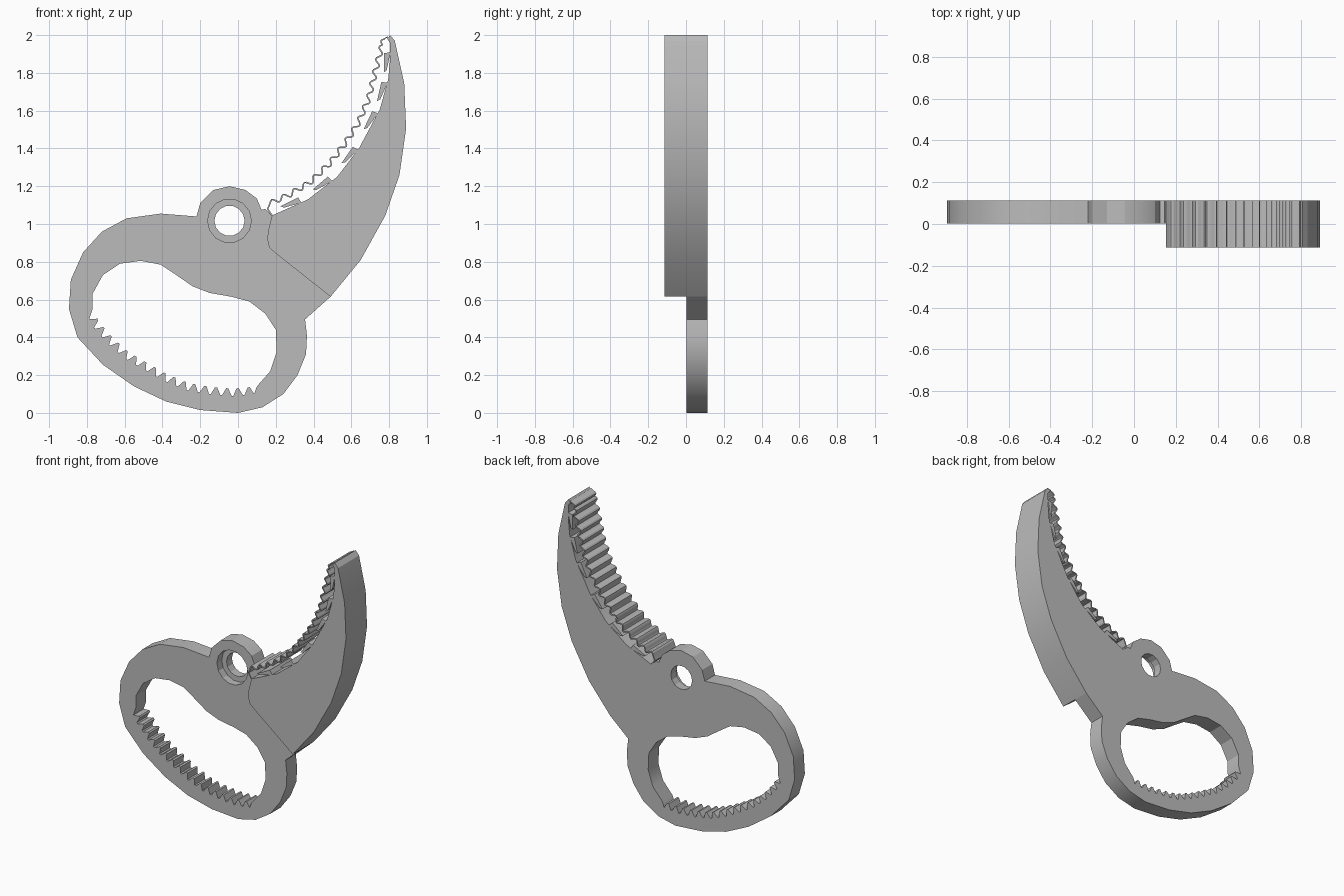
import bpy, bmesh, math
from mathutils import Vector, Matrix

cube = bpy.data.objects.get("Cube")
if cube:
    bpy.data.objects.remove(cube)

U = 0.01                              # outlines are drawn in hundredths
FRONT, MIDDLE, BACK = -0.113, 0.003, 0.113

grey = bpy.data.materials.new("plain grey")
grey.use_nodes = True
COLOUR = (0.5, 0.5, 0.5, 1)
grey.diffuse_color = COLOUR
grey.node_tree.nodes["Principled BSDF"].inputs["Base Color"].default_value = COLOUR


def plate(name, outlines, y0, y1):
    """Extrude closed outlines (inner ones become holes) from y0 to y1."""
    curve = bpy.data.curves.new(name + "_outline", 'CURVE')
    curve.dimensions = '2D'
    curve.fill_mode = 'BOTH'
    curve.extrude = (y1 - y0) / 2
    for outline in outlines:
        spline = curve.splines.new('POLY')
        spline.points.add(len(outline) - 1)
        for point, (x, z) in zip(spline.points, outline):
            point.co = (x * U, z * U, 0, 1)
        spline.use_cyclic_u = True
    helper = bpy.data.objects.new(name + "_outline", curve)
    bpy.context.collection.objects.link(helper)
    mesh = bpy.data.meshes.new_from_object(helper)
    bpy.data.objects.remove(helper)
    bpy.data.curves.remove(curve)
    mesh.name = name
    mesh.transform(Matrix.Translation((0, (y0 + y1) / 2, 0)) @ Matrix.Rotation(math.pi / 2, 4, 'X'))
    bm = bmesh.new()
    bm.from_mesh(mesh)
    bmesh.ops.remove_doubles(bm, verts=bm.verts, dist=1e-5)
    bmesh.ops.recalc_face_normals(bm, faces=bm.faces)
    bm.to_mesh(mesh)
    bm.free()
    mesh.materials.clear()
    mesh.materials.append(grey)
    obj = bpy.data.objects.new(name, mesh)
    bpy.context.collection.objects.link(obj)
    bpy.ops.object.select_all(action='DESELECT')
    obj.select_set(True)
    bpy.context.view_layer.objects.active = obj
    bpy.ops.object.shade_smooth_by_angle(angle=math.radians(25))
    return obj


def length(path):
    return sum((Vector(b) - Vector(a)).length for a, b in zip(path, path[1:]))


def along(path, s):
    """Point at distance s along a polyline."""
    for a, b in zip(path, path[1:]):
        a, b = Vector(a), Vector(b)
        step = (b - a).length
        if s <= step:
            break
        s -= step
    return a + (b - a) * (s / step)


def offset(path, s, d, side=1):
    """Point at distance s, moved d sideways (side 1 is left of travel)."""
    t = (along(path, s + 3) - along(path, s - 3)).normalized()
    return along(path, s) + Vector((-t.y, t.x)) * d * side


def circle(radius, sides=14):
    return [(-4.5 + radius * math.cos(k * math.tau / sides),
             101.7 + radius * math.sin(k * math.tau / sides)) for k in range(sides)]


# Shared seam between handle and blade, from outer corner to inner corner
seam = [(49, 61.5), (20.5, 84), (16.5, 87.5), (15.5, 92), (16, 96.5), (18, 104.5)]

# Handle outline with pivot eye
handle_outer = [(-22, 104), (-41, 105.5), (-59, 103), (-72, 96), (-82, 85), (-88.5, 70.5),
                (-89.5, 55), (-85, 40), (-71.5, 25.5), (-55, 14), (-38, 6), (-20, 1.5),
                (0, 0), (13, 3), (24, 10), (31.5, 20), (36, 31), (36.5, 41), (35.5, 49.5)]
pivot_eye = [(14.5, 108), (12.5, 107.5), (10, 113.5), (4, 118), (-4.5, 120), (-13, 118), (-20, 111)]

# Finger opening, with a row of grip teeth along the bottom
opening = [(-77, 55), (-77, 63), (-71.5, 73), (-62.5, 79), (-51.5, 80.5), (-41, 78.5),
           (-32, 72.5), (-24, 67), (-15, 63.5), (-3.5, 61.5), (6, 59), (14.5, 52.5),
           (20, 44), (20.5, 32.5), (17, 22), (10, 14)]
tooth_root = [(9, 10), (-3, 9), (-15, 10), (-27, 12), (-39, 17), (-48, 22),
              (-60, 29), (-69, 37), (-76, 45), (-79, 50)]
TEETH = 17
pitch = length(tooth_root) / TEETH
for k in range(TEETH):
    for phase, height in ((0.08, 0), (0.3, 2.6), (0.4, 3.8), (0.6, 3.8), (0.7, 2.6), (0.92, 0)):
        opening.append(offset(tooth_root, (k + phase) * pitch, height, -1))

plate("handle", [handle_outer + seam + pivot_eye, opening, circle(11.6)], MIDDLE, BACK)

# Ledge at the back of the pivot hole
plate("pivot_ledge", [circle(11.6), circle(8)], 0.055, BACK)

# Curved blade, full depth
blade_outer = [(65, 81), (78, 104.5), (85.5, 126), (89, 150.5), (88, 174.5), (83, 197), (80.5, 200), (79, 198)]
blade_inner = [(18, 104.5), (37, 113), (52.5, 125), (64, 140), (75, 160.5),
               (79.5, 176.5), (80.5, 187), (80.5, 196)]
plate("blade", [seam[:1] + blade_outer + blade_inner[::-1] + seam[1:-1][::-1]], FRONT, BACK)

# Small fins standing on the inner edge of the blade
for k, s in enumerate((6, 26, 47.6, 69.5, 86.5, 102.7)):
    fin = [offset(blade_inner, s + ds, d)
           for ds, d in ((0, 2.6), (10.5, 3.1), (11, -0.2), (1.5, 1.2))]
    plate(f"blade_fin_{k + 1}", [fin], FRONT, BACK)

# Thin wavy strip bridging the inner edge from base to tip
wave_path = [(17, 111), (27, 115.5), (38, 122), (48.5, 132), (57, 143), (64, 154),
             (69.5, 167.5), (72.5, 180), (75, 190), (77.5, 198)]
WAVES, STEPS = 17, 8
total = length(wave_path)
centre = [Vector((18, 104.5)), Vector((15.7, 108))]
for k in range(WAVES * STEPS + 1):
    centre.append(offset(wave_path, k / (WAVES * STEPS) * total,
                         1.4 * math.sin(k / STEPS * math.tau)))
centre += [Vector((79, 199)), Vector((80.5, 196.5))]
sides = [], []
for k, p in enumerate(centre):
    t = (centre[min(k + 1, len(centre) - 1)] - centre[max(k - 1, 0)]).normalized()
    n = Vector((-t.y, t.x)) * 0.4
    sides[0].append(p + n)
    sides[1].append(p - n)
plate("wavy_strip", [sides[0] + sides[1][::-1]], FRONT, BACK)
